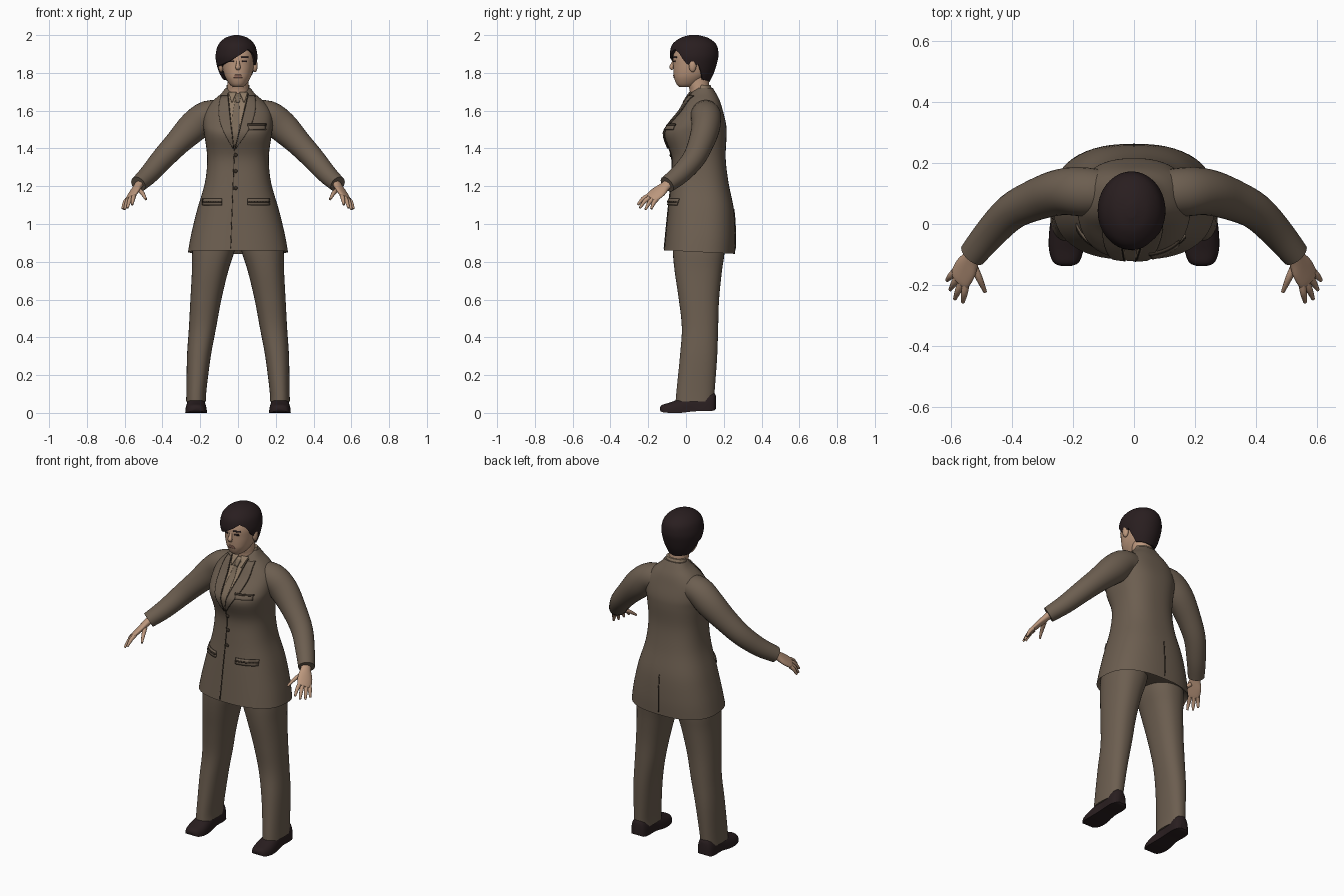
import bpy, bmesh
from math import sin, cos, pi, radians
from mathutils import Vector

cube = bpy.data.objects.get("Cube")
if cube:
    bpy.data.objects.remove(cube, do_unlink=True)


def material(name, *rgb):
    m = bpy.data.materials.new(name)
    m.use_nodes = True
    m.diffuse_color = (*rgb, 1)
    m.node_tree.nodes["Principled BSDF"].inputs["Base Color"].default_value = (*rgb, 1)
    return m


suit = material("brown suit", .15, .112, .08)
seam = material("dark seam", .04, .029, .02)
shirt = material("tan shirt", .27, .195, .13)
tie_cloth = material("brown tie", .19, .14, .095)
skin = material("skin", .5, .31, .205)
lip = material("lip", .32, .16, .115)
dark = material("dark hair and leather", .022, .013, .014)


# ---------- helpers ----------
def spline(rows, n=5):
    """Catmull-Rom interpolation of all columns of a table."""
    out = []
    for i in range(len(rows) - 1):
        a, b, c, d = (rows[max(0, min(len(rows) - 1, i + k))] for k in (-1, 0, 1, 2))
        for s in range(n):
            t = s / n
            out.append([q + t / 2 * (r - p + t * (2 * p - 5 * q + 4 * r - w + t * (3 * (q - r) + w - p)))
                        for p, q, r, w in zip(a, b, c, d)])
    return out + [list(rows[-1])]


def at(rows, key):
    """Linear lookup in a table sorted by its first column."""
    if key <= rows[0][0]:
        return rows[0]
    for a, b in zip(rows, rows[1:]):
        if key <= b[0]:
            t = (key - a[0]) / (b[0] - a[0])
            return [p + (q - p) * t for p, q in zip(a, b)]
    return rows[-1]


def add_object(name, verts, faces, mat, closed=True):
    me = bpy.data.meshes.new(name)
    me.from_pydata([tuple(v) for v in verts], [], faces)
    if closed:
        bm = bmesh.new()
        bm.from_mesh(me)
        bmesh.ops.recalc_face_normals(bm, faces=bm.faces)
        bm.to_mesh(me)
        bm.free()
    me.materials.append(mat)
    ob = bpy.data.objects.new(name, me)
    bpy.context.collection.objects.link(ob)
    bpy.ops.object.select_all(action='DESELECT')
    ob.select_set(True)
    bpy.context.view_layer.objects.active = ob
    bpy.ops.object.shade_smooth_by_angle(angle=radians(50))
    return ob


def loft(name, rings, mat):
    n = len(rings[0])
    faces = [(i * n + j, i * n + (j + 1) % n, (i + 1) * n + (j + 1) % n, (i + 1) * n + j)
             for i in range(len(rings) - 1) for j in range(n)]
    faces += [tuple(range(n)), tuple(range((len(rings) - 1) * n, len(rings) * n))]
    return add_object(name, [v for r in rings for v in r], faces, mat)


def power(v, e):
    return abs(v) ** e * (1 if v >= 0 else -1)


def oval(row, cx=0, p=2.0, n=40):
    """Level ring from (z, half width, front y, back y)."""
    z, w, f, b = row
    return [Vector((cx + w * power(sin(a), 2 / p), (f + b) / 2 - (b - f) / 2 * power(cos(a), 2 / p), z))
            for a in (2 * pi * k / n for k in range(n))]


def tube(name, rows, mat, side, n=20):
    """Limb along (x, y, z, radius along side, other radius)."""
    rows, rings = spline(rows, 4), []
    pts = [Vector(r[:3]) for r in rows]
    for i, r in enumerate(rows):
        d = (pts[min(i + 1, len(pts) - 1)] - pts[max(i - 1, 0)]).normalized()
        u = (Vector(side) - d * d.dot(Vector(side))).normalized()
        v = d.cross(u)
        rings.append([pts[i] + u * r[3] * cos(a) + v * r[4] * sin(a)
                      for a in (2 * pi * k / n for k in range(n))])
    return loft(name, rings, mat)


def surface_y(rows, x, z, p, front):
    _, w, f, b = at(rows, z)
    q = max(0, 1 - min(1, abs(x / w)) ** p) ** (1 / p)
    return (f + b) / 2 + (-1 if front else 1) * (b - f) / 2 * q


def patch(name, rows, low, high, left, right, mat, lift=.004, p=2.5, front=True, nz=14, nx=8):
    """Thin sheet lying on a body surface, between two edges given as functions of 0..1."""
    verts, faces = [], []
    for i in range(nz + 1):
        t = i / nz
        z = low + (high - low) * t
        for j in range(nx + 1):
            x = left(t) + (right(t) - left(t)) * j / nx
            verts.append((x, surface_y(rows, x, z, p, front) + (-lift if front else lift), z))
    m = nx + 1
    for i in range(nz):
        for j in range(nx):
            f = (i * m + j, i * m + j + 1, (i + 1) * m + j + 1, (i + 1) * m + j)
            faces.append(f if front else f[::-1])
    ob = add_object(name, verts, faces, mat, closed=False)
    mod = ob.modifiers.new("thickness", 'SOLIDIFY')
    mod.thickness = .006
    return ob


def line(a, b):
    return lambda t: a + (b - a) * t


def ball(name, loc, size, mat):
    rings = [[Vector(loc) + Vector((size[0] * sin(e) * cos(a), size[1] * sin(e) * sin(a), size[2] * cos(e)))
              for a in (2 * pi * k / 16 for k in range(16))] for e in (pi * (k + .1) / 10.2 for k in range(11))]
    return loft(name, rings, mat)


# ---------- jacket ----------
jacket = spline([(.86, .265, -.117, .26), (.95, .248, -.108, .262), (1.08, .215, -.095, .253),
                 (1.22, .175, -.08, .225), (1.35, .163, -.075, .21), (1.47, .178, -.114, .215),
                 (1.53, .185, -.088, .212), (1.6, .175, -.032, .195), (1.65, .135, -.004, .18),
                 (1.69, .09, .022, .16), (1.72, .066, .05, .142)])
rings = [oval(r, p=2.5, n=56) for r in jacket]
for ring in rings:
    for v in ring:  # hem drops toward the back
        v.z -= .05 * max(0, 1 - (v.z - .86) / .2) * max(0, v.y + .1)
inner = [Vector((v.x * .9, .07 + (v.y - .07) * .9, v.z + .03)) for v in rings[0]]
loft("jacket", [inner] + rings, suit)

# shirt front, tie and lapels
patch("shirt_front", jacket, 1.4, 1.69, line(-.024, -.055), line(-.014, .055), shirt)
patch("tie", jacket, 1.41, 1.655, lambda t: -.022 + .006 * t - .012 * sin(pi * t),
      lambda t: -.012 + .016 * t + .012 * sin(pi * t), tie_cloth, lift=.007)
patch("tie_knot", jacket, 1.645, 1.68, line(-.01, -.017), line(.008, .015), tie_cloth, lift=.011, nz=4)
for s, label in ((1, "left"), (-1, "right")):
    def edge(offset, spread=0.0):
        return lambda t: -.019 * (1 - t) + s * (.005 + .05 * t + offset + spread * sin(pi * t * .8))
    ends = (edge(0), edge(.002, .055))[::s]
    patch(label + "_lapel", jacket, 1.4, 1.68, *ends, suit, lift=.009)
    ends = (edge(-.003), edge(.001))[::s]
    patch(label + "_lapel_edge", jacket, 1.4, 1.69, *ends, seam, lift=.01, nx=2)
    ends = (edge(.001, .055), edge(.004, .055))[::s]
    patch(label + "_lapel_seam", jacket, 1.4, 1.68, *ends, seam, lift=.006, nx=2)
    ends = (line(s * .03, s * .008), line(s * .034, s * .052))[::s]
    patch(label + "_shirt_collar", jacket, 1.645, 1.7, *ends, shirt, lift=.012, nz=5)

# closure, pockets, buttons and back vent
patch("front_closure", jacket, .87, 1.4, line(-.041, -.021), line(-.037, -.017), seam, lift=.003, nx=1)
patch("back_vent", jacket, .86, 1.08, line(-.002, -.002), line(.002, .002), seam, lift=.003, front=False, nx=1)
for label, a, b in (("left", .05, .17), ("right", -.19, -.085)):
    patch(label + "_pocket_flap", jacket, 1.1, 1.135, line(a, a), line(b, b), suit, lift=.009, nz=3)
    patch(label + "_pocket_seam", jacket, 1.115, 1.123, line(a, a), line(b, b), seam, lift=.011, nz=1)
patch("breast_pocket", jacket, 1.5, 1.53, line(.06, .05), line(.15, .145), suit, lift=.012, nz=3)
patch("breast_pocket_edge", jacket, 1.522, 1.531, line(.05, .05), line(.15, .15), seam, lift=.014, nz=1)
for z in (1.365, 1.28, 1.19):
    ball("button", (-.012, surface_y(jacket, 0, z, 2.5, True) - .003, z), (.01, .005, .01), seam)

# ---------- sleeves, hands, legs, shoes ----------
for s, label in ((1, "left"), (-1, "right")):
    def limb(part, rows, mat, side, n=20):
        tube(label + part, [(s * r[0], *r[1:]) for r in rows], mat, (s * side[0], *side[1:]), n)

    limb("_sleeve", [(.07, .1, 1.575, .07, .075), (.16, .105, 1.575, .08, .078), (.235, .105, 1.515, .076, .082),
                     (.32, .08, 1.43, .068, .068), (.4, .04, 1.345, .06, .06), (.47, -.03, 1.265, .053, .052),
                     (.528, -.1, 1.21, .046, .044)], suit, (0, 1, 0), 28)
    across = (.057, .075, -.03)
    limb("_palm", [(.51, -.075, 1.23, .026, .022), (.53, -.11, 1.2, .03, .02), (.55, -.145, 1.17, .043, .017),
                   (.57, -.182, 1.14, .041, .013), (.573, -.188, 1.135, .03, .008)], skin, across)
    for finger, root, tip in (("_index", (.55, -.198, 1.15), (.56, -.256, 1.102)),
                              ("_middle", (.563, -.188, 1.143), (.586, -.245, 1.085)),
                              ("_ring", (.576, -.172, 1.136), (.601, -.215, 1.076)),
                              ("_little", (.587, -.156, 1.13), (.612, -.184, 1.08)),
                              ("_thumb", (.525, -.135, 1.18), (.487, -.222, 1.13))):
        mid = [(a + b) / 2 for a, b in zip(root, tip)]
        mid[2] += .008
        limb(finger + "_finger", [(*root, .012, .012), (*mid, .011, .011), (*tip, .006, .006)], skin, across, 10)

    # columns: z, centre x, half width, front y, back y
    leg = spline([(.06, .222, .053, -.055, .148), (.12, .22, .053, -.05, .152), (.3, .207, .063, -.032, .165),
                  (.45, .188, .072, -.022, .17), (.6, .17, .082, -.038, .175), (.75, .148, .096, -.06, .19),
                  (.86, .13, .112, -.07, .205), (.98, .115, .112, -.07, .205)])
    loft(label + "_trouser_leg", [oval((r[0], *r[2:]), s * r[1], 2.3) for r in leg], suit)

    # columns: y, half width, height, underside
    shoe = spline([(-.137, .018, .03, .012), (-.125, .042, .043, .004), (-.085, .056, .055, 0),
                   (-.03, .056, .075, 0), (.04, .048, .095, .008), (.11, .05, .11, .01),
                   (.145, .042, .108, .012), (.158, .02, .09, .02)])
    rings = []
    for y, w, h, low in shoe:
        rings.append([Vector((s * (.222 + w * power(cos(a), .8)), y, max(low, low + (h - low) * power(sin(a), .7))))
                      for a in (2 * pi * k / 28 for k in range(28))])
    loft(label + "_shoe", rings, dark)

# ---------- neck and head ----------
loft("neck", [oval(r) for r in spline([(1.62, .07, .02, .14), (1.7, .058, .02, .128),
                                       (1.74, .055, .012, .122), (1.82, .055, .01, .12)])], skin)
loft("shirt_collar", [oval(r) for r in spline([(1.66, .075, .04, .15), (1.71, .064, .048, .138),
                                               (1.735, .06, .06, .13)])], shirt)
head = spline([(1.725, .026, -.035, .03), (1.74, .044, -.05, .06), (1.77, .064, -.062, .1),
               (1.8, .076, -.066, .13), (1.84, .084, -.068, .15), (1.89, .087, -.068, .155),
               (1.94, .078, -.05, .145), (1.97, .05, -.015, .11), (1.98, .02, .02, .07)])
loft("head", [oval(r, p=2.2) for r in head], skin)
tube("nose", [(0, -.06, 1.875, .008, .006), (0, -.07, 1.85, .009, .008), (0, -.077, 1.83, .014, .011),
              (0, -.07, 1.818, .01, .006)], skin, (1, 0, 0), 12)
for s, label in ((1, "left"), (-1, "right")):
    ball(label + "_ear", (s * .09, .035, 1.838), (.014, .02, .034), skin)
    for part, low, high, a, b in (("_eye", 1.857, 1.866, .022, .048), ("_brow", 1.878, 1.886, .016, .056)):
        ends = (line(s * a, s * a), line(s * b, s * b))[::s]
        patch(label + part, head, low, high, *ends, dark, lift=.003, p=2.2, nz=2)
patch("lips", head, 1.774, 1.79, line(-.024, -.015), line(.024, .015), lip, lift=.003, p=2.2, nz=4)

# ---------- hair: a dome with a swept, uneven hairline ----------
dome = spline([(1.74, .062, 0, .118), (1.8, .092, -.05, .148), (1.86, .108, -.078, .166), (1.9, .11, -.085, .172),
               (1.95, .096, -.073, .161), (1.985, .06, -.03, .118), (2.0, .014, .02, .065)])
hairline = [(-180, 1.752), (-110, 1.765), (-85, 1.835), (-50, 1.843), (-20, 1.862), (10, 1.895),
            (35, 1.925), (52, 1.905), (68, 1.85), (80, 1.835), (100, 1.845), (115, 1.765), (180, 1.752)]
rings = []
for i in range(-1, 25):
    t, shrink, ring = max(i, 0) / 24, .82 if i < 0 else 1, []
    for k in range(72):
        deg = k * 5 - 180
        start = at(hairline, deg)[1]
        z = start + (2 - start) * (1 - (1 - t) ** 1.6)
        _, w, f, b = at(dome, z)
        a = radians(deg)
        ring.append(Vector((-.008 + shrink * w * sin(a), (f + b) / 2 - shrink * (b - f) / 2 * cos(a), z)))
    rings.append(ring)
loft("hair", rings, dark)
